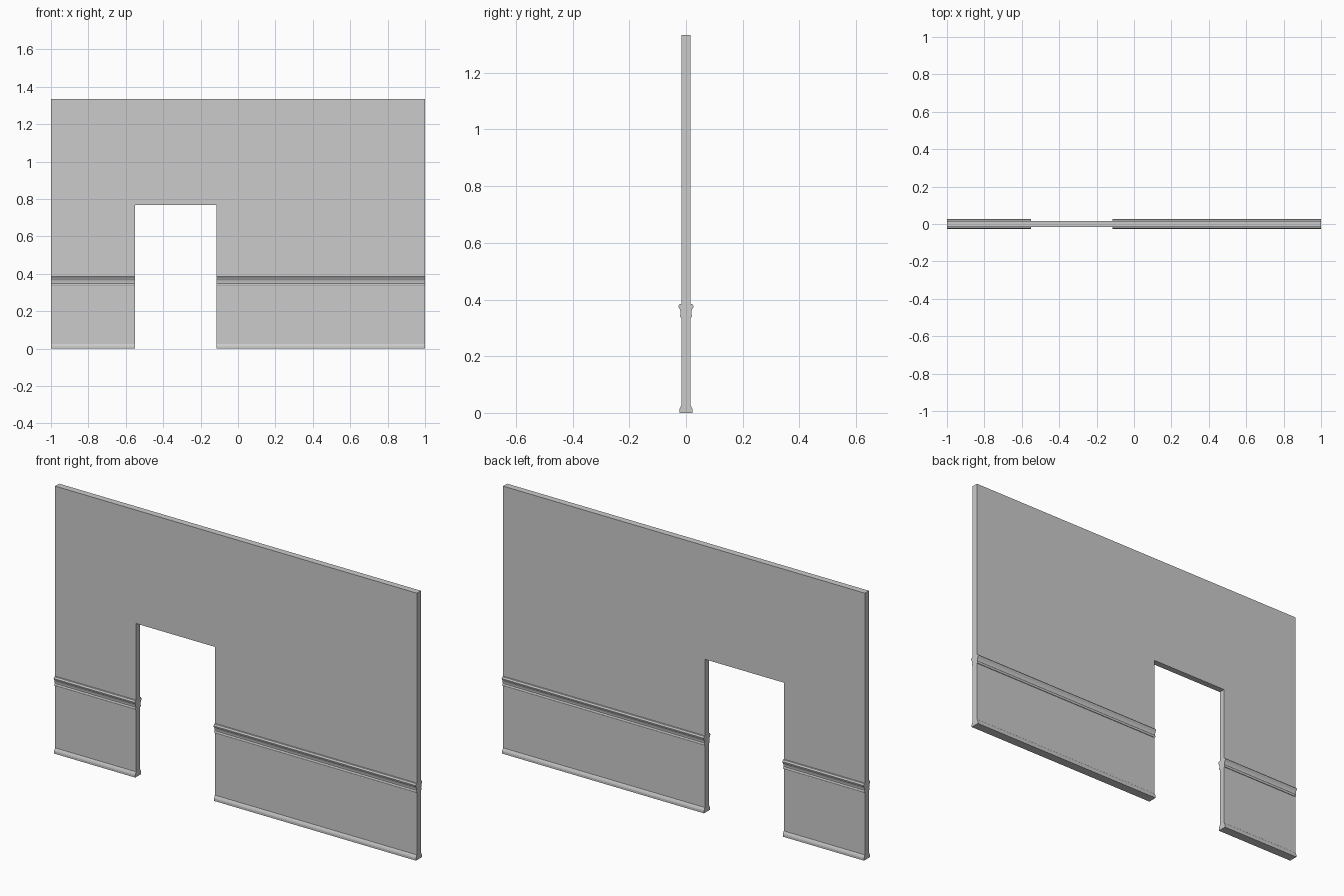
import bpy, bmesh

if "Cube" in bpy.data.objects:
    bpy.data.objects.remove(bpy.data.objects["Cube"])

T = 0.016                    # half wall thickness
H = 1.334                    # wall height
L, R, D = -0.552, -0.116, 0.767   # doorway left, right, height


def prism(name, points, offset, skip_last=False):
    """Extrude a closed outline along an offset; optionally leave its last side open."""
    bm = bmesh.new()
    a = [bm.verts.new(p) for p in points]
    b = [bm.verts.new([p[i] + offset[i] for i in range(3)]) for p in points]
    bm.faces.new(a)
    bm.faces.new(b[::-1])
    n = len(a)
    for i in range(n - 1 if skip_last else n):
        j = (i + 1) % n
        bm.faces.new((a[j], a[i], b[i], b[j]))
    bmesh.ops.recalc_face_normals(bm, faces=bm.faces)
    me = bpy.data.meshes.new(name)
    bm.to_mesh(me)
    bm.free()
    ob = bpy.data.objects.new(name, me)
    bpy.context.collection.objects.link(ob)
    return ob


# Wall panel with doorway
outline = [(-1, 0), (L, 0), (L, D), (R, D), (R, 0), (1, 0), (1, H), (-1, H)]
prism("wall", [(x, -T, z) for x, z in outline], (0, 2 * T, 0))

# Moulding profiles: distance from wall centre, height
skirting = [(T, 0), (0.023, 0), (0.023, 0.012), (0.021, 0.018),
            (0.018, 0.024), (T, 0.026)]
chair_rail = [(T, 0.337), (0.019, 0.337), (0.021, 0.341), (0.021, 0.345),
              (0.0185, 0.349), (0.0195, 0.358), (0.022, 0.366), (0.026, 0.372),
              (0.027, 0.377), (0.025, 0.379), (0.022, 0.384), (T, 0.385)]

# Mouldings on both faces, either side of the doorway
for part, profile in (("skirting", skirting), ("chair_rail", chair_rail)):
    for side, x0, x1 in (("left", -1, L), ("right", R, 1)):
        for face, s in (("front", -1), ("back", 1)):
            prism(f"{part}_{side}_{face}", [(x0, s * d, z) for d, z in profile],
                  (x1 - x0, 0, 0), skip_last=True)
